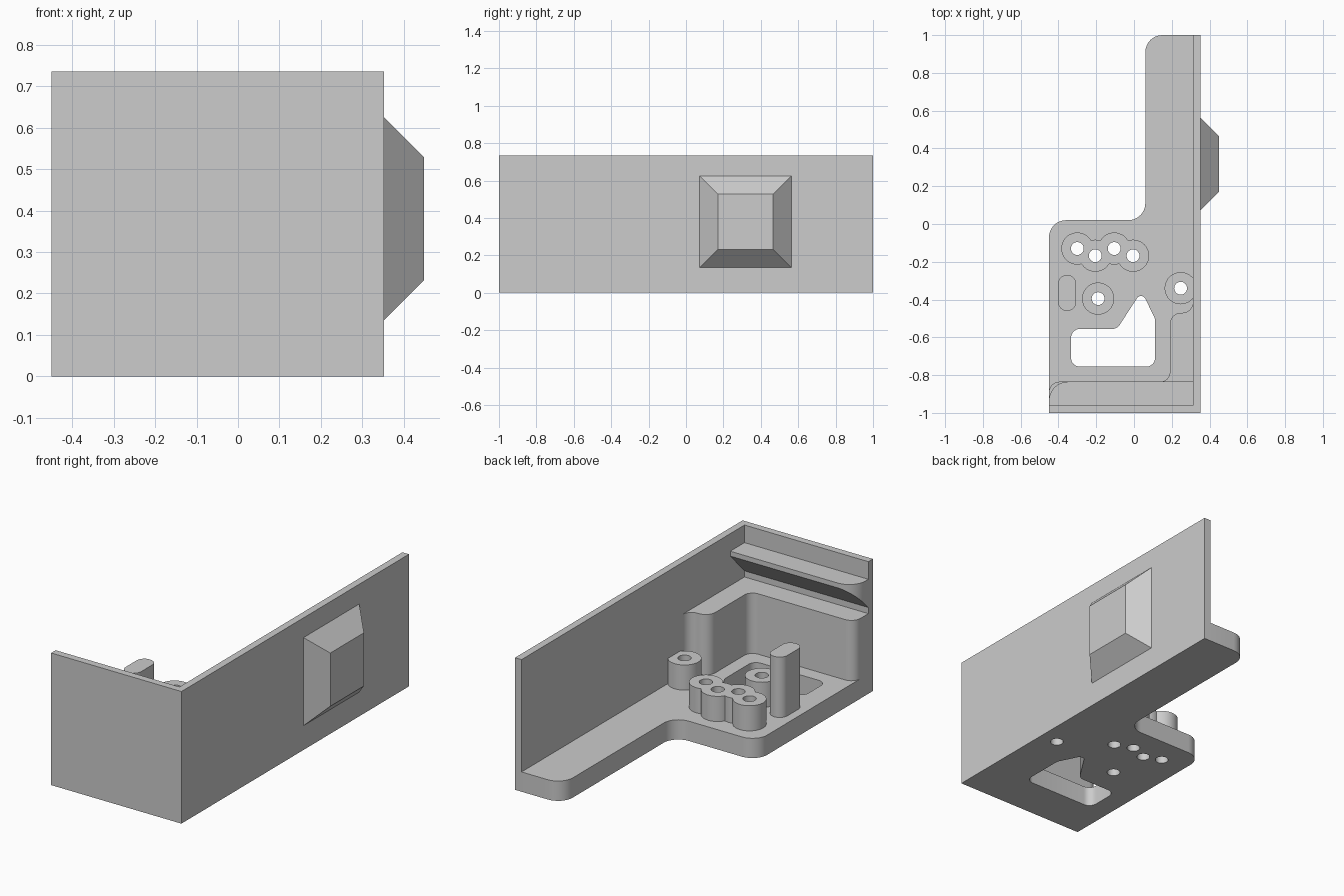
import bpy, bmesh, math
from mathutils import Vector

cube = bpy.data.objects.get("Cube")
if cube:
    bpy.data.objects.remove(cube, do_unlink=True)

COLOUR = (0.604, 0.604, 0.604, 1)
grey = bpy.data.materials.new("plain grey")
grey.use_nodes = True
grey.diffuse_color = COLOUR
grey.node_tree.nodes["Principled BSDF"].inputs["Base Color"].default_value = COLOUR

FLOOR, BOSS, SHELF, TOP = 0.11, 0.25, 0.446, 0.735
LEFT, INNER, OUTER, FRONT = -0.45, 0.312, 0.352, -0.96


def rounded(corners, steps=8):
    """Outline from (x, y[, radius]) corners, with arcs at the rounded ones."""
    out = []
    for i, c in enumerate(corners):
        p = Vector(c[:2])
        if len(c) == 2:
            out.append(p)
            continue
        d1 = (Vector(corners[i - 1][:2]) - p).normalized()
        d2 = (Vector(corners[(i + 1) % len(corners)][:2]) - p).normalized()
        half = d1.angle(d2) / 2
        reach = c[2] / math.tan(half)
        centre = p + (d1 + d2).normalized() * c[2] / math.sin(half)
        v1, v2 = p + d1 * reach - centre, p + d2 * reach - centre
        for k in range(steps + 1):
            out.append(centre + v1.slerp(v2, k / steps).normalized() * c[2])
    return out


def circle(x, y, r, n=40):
    return [Vector((x + r * math.cos(2 * math.pi * k / n),
                    y + r * math.sin(2 * math.pi * k / n))) for k in range(n)]


def solid(name, outlines, low, high, place=lambda u, v, w: (u, v, w)):
    """One object made of outlines extruded between two levels."""
    bm = bmesh.new()
    for pts in outlines:
        rings = [[bm.verts.new(place(p[0], p[1], w)) for p in pts] for w in (low, high)]
        bm.faces.new(rings[0][::-1])
        bm.faces.new(rings[1])
        for k in range(len(pts)):
            j = (k + 1) % len(pts)
            bm.faces.new((rings[0][k], rings[0][j], rings[1][j], rings[1][k]))
    return finish(name, bm)


def finish(name, bm):
    bmesh.ops.recalc_face_normals(bm, faces=bm.faces)
    mesh = bpy.data.meshes.new(name)
    bm.to_mesh(mesh)
    bm.free()
    mesh.materials.append(grey)
    ob = bpy.data.objects.new(name, mesh)
    bpy.context.collection.objects.link(ob)
    return ob


def boolean(ob, other, operation):
    mod = ob.modifiers.new(operation.lower(), "BOOLEAN")
    mod.operation, mod.object, mod.solver = operation, other, "EXACT"
    bpy.context.view_layer.objects.active = ob
    bpy.ops.object.modifier_apply(modifier=mod.name)


def discard(*helpers):
    for h in helpers:
        bpy.data.objects.remove(h, do_unlink=True)


# Front and side walls in one L-shaped piece
walls = solid("walls", [[(LEFT, -1), (OUTER, -1), (OUTER, 1), (INNER, 1),
                         (INNER, FRONT), (LEFT, FRONT)]], 0, TOP)

# Floor plate
plate = solid("floor_plate", [rounded([
    (LEFT, FRONT), (INNER, FRONT), (INNER, 1), (0.06, 1, 0.09),
    (0.06, 0.02, 0.09), (LEFT, 0.02, 0.09)])], 0, FLOOR)

# Raised block along the front wall and into the corner
block = solid("corner_block", [rounded([
    (LEFT, FRONT), (INNER + 0.01, FRONT), (INNER + 0.01, -0.41), (INNER, -0.41),
    (INNER, -0.47, 0.055), (0.19, -0.47, 0.06), (0.19, -0.835, 0.05),
    (LEFT, -0.835, 0.055)])], FLOOR, SHELF)

# Upper ledge with sloped underside and one rounded end
ledge = solid("upper_ledge", [[(FRONT, 0.48), (-0.835, 0.61), (-0.835, 0.637), (FRONT, 0.637)]],
              LEFT, INNER, lambda u, v, w: (w, u, v))
plan = solid("ledge_plan", [rounded([
    (LEFT, -1), (0.4, -1), (0.4, -0.835), (LEFT, -0.835, 0.1)])], 0.4, 0.7)
boolean(ledge, plan, "INTERSECT")

# Screw bosses: a merged row of four and two single ones
row = [(-0.3, -0.13), (-0.205, -0.168), (-0.105, -0.13), (-0.005, -0.168)]
singles = [(-0.19, -0.395), (0.247, -0.34)]
row_bosses = solid("boss_row", [circle(*row[0], 0.085)], FLOOR, BOSS)
for x, y in row[1:]:
    extra = solid("extra_boss", [circle(x, y, 0.085)], FLOOR, BOSS)
    boolean(row_bosses, extra, "UNION")
    discard(extra)
single_bosses = solid("single_bosses", [circle(x, y, 0.085) for x, y in singles], FLOOR, BOSS)

# Screw holes through bosses and floor, and the floor window
holes = solid("hole_cutter", [circle(x, y, 0.034, 32) for x, y in row + singles], -0.1, 0.4)
window = solid("window_cutter", [rounded([
    (-0.333, -0.755, 0.045), (0.111, -0.755, 0.045), (0.111, -0.5, 0.05),
    (0.04, -0.355, 0.025), (-0.09, -0.556, 0.05), (-0.333, -0.556, 0.045)])], -0.1, 0.2)
for part in (plate, row_bosses, single_bosses):
    boolean(part, holes, "DIFFERENCE")
boolean(plate, window, "DIFFERENCE")
discard(plan, holes, window)

# Tall rounded post
post = solid("tall_post", [rounded([
    (-0.402, -0.46, 0.047), (-0.306, -0.46, 0.047),
    (-0.306, -0.27, 0.047), (-0.402, -0.27, 0.047)])], FLOOR, SHELF)

# Tapered pad on the outside of the side wall
bm = bmesh.new()
rings = []
for x, half in ((OUTER, 0.245), (0.449, 0.148)):
    rings.append([bm.verts.new((x, 0.318 + sy * half, 0.38 + sz * half))
                  for sy, sz in ((-1, -1), (1, -1), (1, 1), (-1, 1))])
for ring in rings:
    bm.faces.new(ring)
for k in range(4):
    j = (k + 1) % 4
    bm.faces.new((rings[0][k], rings[0][j], rings[1][j], rings[1][k]))
pad = finish("side_pad", bm)

# Smooth the curved sides, keep the edges sharp
bpy.ops.object.select_all(action="DESELECT")
for ob in (walls, plate, block, ledge, row_bosses, single_bosses, post, pad):
    ob.select_set(True)
bpy.context.view_layer.objects.active = plate
bpy.ops.object.shade_smooth_by_angle(angle=math.radians(30))
